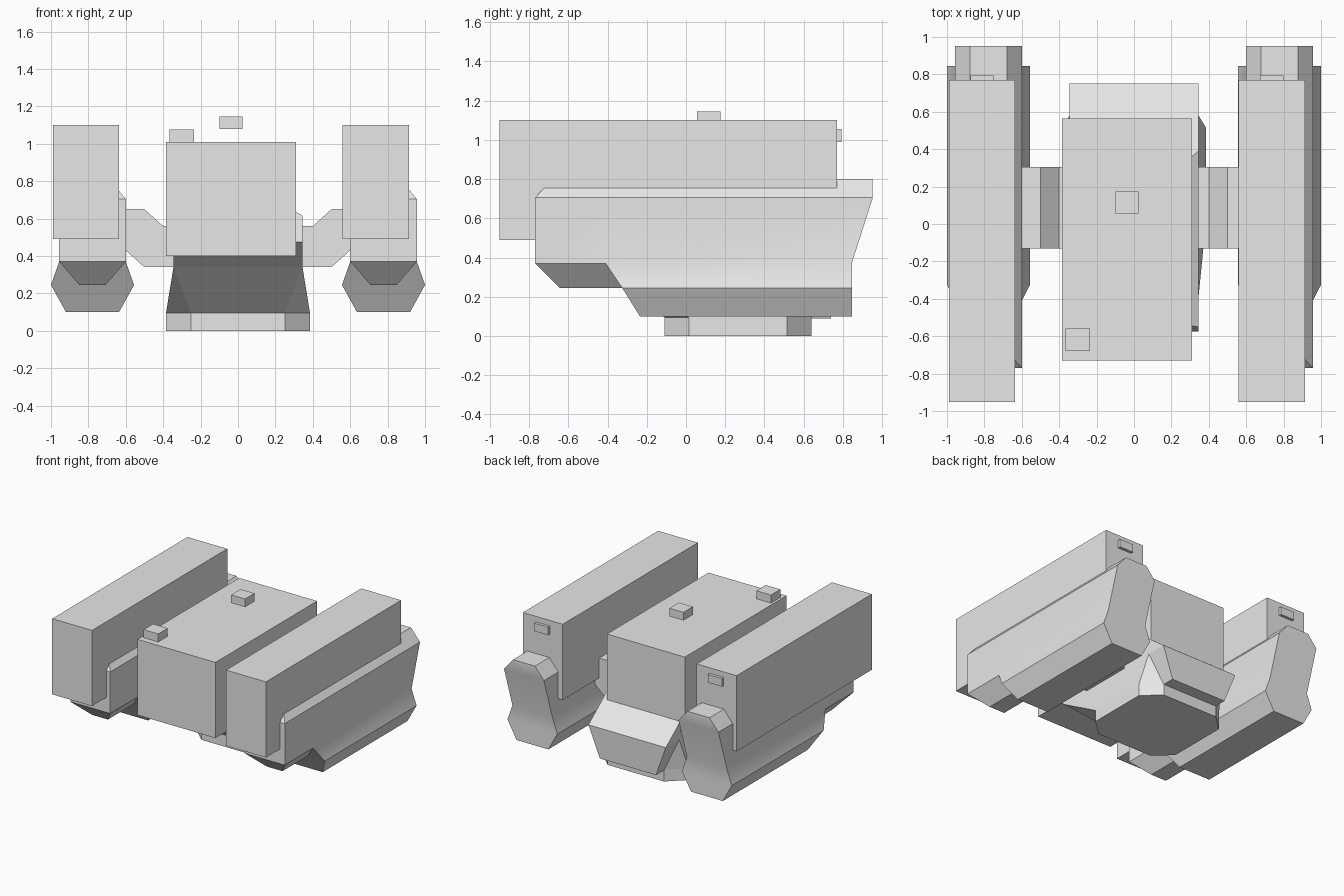
import bpy
import bmesh

default = bpy.data.objects.get("Cube")
if default:
    bpy.data.objects.remove(default, do_unlink=True)

grey = bpy.data.materials.new("plain grey")
grey.use_nodes = True
grey.diffuse_color = (0.8, 0.8, 0.8, 1)
grey.node_tree.nodes["Principled BSDF"].inputs["Base Color"].default_value = (0.8, 0.8, 0.8, 1)

FRONT, BACK = 0, 2


def finish(name, bm, smooth=False):
    mesh = bpy.data.meshes.new(name)
    bm.to_mesh(mesh)
    bm.free()
    mesh.materials.append(grey)
    obj = bpy.data.objects.new(name, mesh)
    bpy.context.collection.objects.link(obj)
    if smooth:
        bpy.ops.object.select_all(action='DESELECT')
        obj.select_set(True)
        bpy.context.view_layer.objects.active = obj
        bpy.ops.object.shade_smooth_by_angle(angle=0.55)
    return obj


def loft(bm, rings, skip=()):
    """Stack rectangles (z, x0, x1, y0, y1); skip holds (band, side) pairs left open."""
    loops = [[bm.verts.new(p) for p in ((x0, y0, z), (x1, y0, z), (x1, y1, z), (x0, y1, z))]
             for z, x0, x1, y0, y1 in rings]
    for band, (a, b) in enumerate(zip(loops, loops[1:])):
        for i in range(4):
            if (band, i) not in skip:
                j = (i + 1) % 4
                bm.faces.new((a[i], a[j], b[j], b[i]))
    bm.faces.new(loops[0][::-1])
    bm.faces.new(loops[-1])


def block(name, rings):
    bm = bmesh.new()
    loft(bm, rings)
    return finish(name, bm)


def box(name, x0, x1, y0, y1, z0, z1):
    return block(name, [(z0, x0, x1, y0, y1), (z1, x0, x1, y0, y1)])


def hull(name, points):
    bm = bmesh.new()
    for p in points:
        bm.verts.new(p)
    bmesh.ops.convex_hull(bm, input=bm.verts[:])
    bmesh.ops.dissolve_limit(bm, angle_limit=0.01, verts=bm.verts[:], edges=bm.edges[:])
    bmesh.ops.recalc_face_normals(bm, faces=bm.faces[:])
    return finish(name, bm)


def prism_y(name, profile, y0, y1):
    bm = bmesh.new()
    face = bm.faces.new([bm.verts.new((x, y0, z)) for x, z in profile])
    out = bmesh.ops.extrude_face_region(bm, geom=[face])
    for v in out["geom"]:
        if isinstance(v, bmesh.types.BMVert):
            v.co.y = y1
    bmesh.ops.recalc_face_normals(bm, faces=bm.faces[:])
    return finish(name, bm)


# Central housing and its two small top blocks
box("central_housing", -0.385, 0.31, -0.73, 0.565, 0.40, 1.01)
box("top_block_middle", -0.10, 0.025, 0.055, 0.175, 1.08, 1.145)
box("top_block_front", -0.365, -0.235, -0.68, -0.56, 1.01, 1.075)

# Central body with sloped front underside and sloped back
block("central_body", [
    (0.34, -0.345, 0.345, -0.39, 0.75),
    (0.475, -0.345, 0.345, -0.575, 0.573),
    (0.615, -0.345, 0.345, -0.55, 0.39),
    (0.66, -0.27, 0.27, -0.54, 0.33)])
block("rear_block", [
    (0.09, -0.25, 0.25, 0.50, 0.74),
    (0.34, -0.345, 0.345, 0.50, 0.75)])

# Pedestal that widens into an eight-sided foot
octagon = [(sx * x, y) for sx in (-1, 1)
           for x, y in ((0.25, -0.11), (0.385, 0.015), (0.385, 0.515), (0.25, 0.64))]
collar = [(sx * 0.345, y) for sx in (-1, 1) for y in (-0.39, 0.58)]
hull("pedestal", [(x, y, 0.095) for x, y in octagon] + [(x, y, 0.34) for x, y in collar])
hull("foot", [(x, y, z) for x, y in octagon for z in (0, 0.095)])

arm = [(0.62, 0.65), (0.50, 0.65), (0.40, 0.56), (0.30, 0.56),
       (0.30, 0.34), (0.50, 0.34), (0.62, 0.448)]

for side, sign in (("right", -1), ("left", 1)):
    mid = sign * 0.778

    # Side pod: forward nose and main hull joined along one seam
    def ring(z, half, y0, y1):
        return (z, mid - half, mid + half, y0, y1)

    seam = -0.41
    bm = bmesh.new()
    loft(bm, [ring(0.245, 0.07, -0.645, -0.325), ring(0.37, 0.178, -0.77, seam),
              ring(0.705, 0.178, -0.77, seam), ring(0.80, 0.098, -0.68, seam)],
         skip=[(b, BACK) for b in range(3)])
    loft(bm, [ring(0.10, 0.142, -0.235, 0.845), ring(0.245, 0.222, -0.325, 0.845),
              ring(0.37, 0.178, seam, 0.845), ring(0.705, 0.178, seam, 0.952),
              ring(0.80, 0.098, seam, 0.952)],
         skip=[(2, FRONT), (3, FRONT)])
    bmesh.ops.remove_doubles(bm, verts=bm.verts[:], dist=0.0005)
    finish(side + "_pod", bm, smooth=True)

    # Arm joining the pod to the central body
    prism_y(side + "_arm", [(sign * x, z) for x, z in arm], -0.13, 0.305)

    # Long box on the pod with a small plate at its back
    x0 = -0.99 if sign < 0 else 0.56
    box(side + "_long_box", x0, x0 + 0.355, -0.952, 0.77, 0.49, 1.10)
    box(side + "_back_plate", x0 + 0.115, x0 + 0.24, 0.75, 0.793, 0.99, 1.055)
